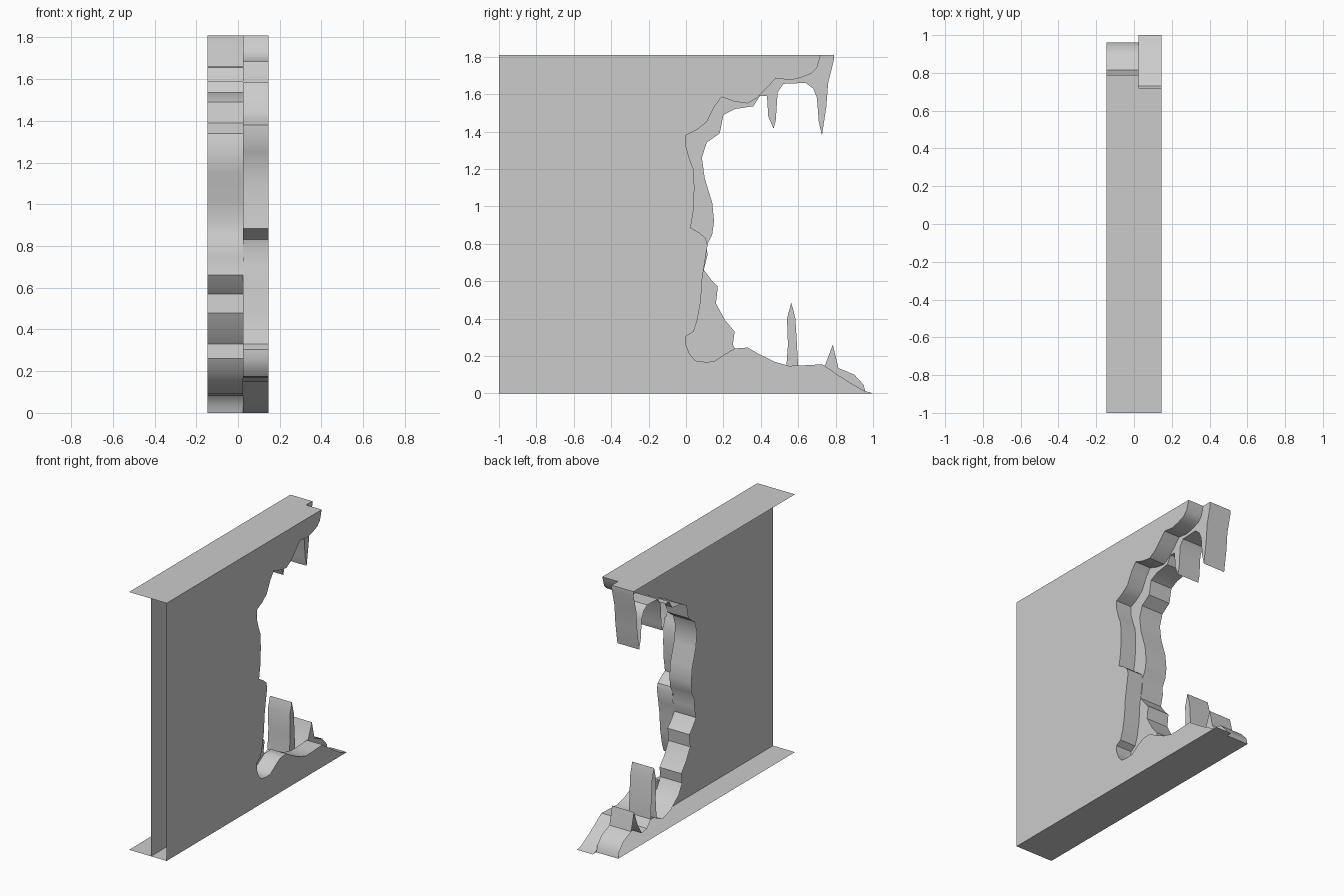
import bpy, bmesh, math

TOP = 1.81

# Broken edge of the near layer, (y, z) from the top down to the floor
NEAR = [(0.72, TOP), (0.70, 1.74), (0.67, 1.71), (0.62, 1.69), (0.56, 1.675), (0.48, 1.685),
        (0.43, 1.63), (0.38, 1.58), (0.33, 1.55), (0.26, 1.56), (0.19, 1.585), (0.15, 1.53),
        (0.11, 1.45), (0.06, 1.41), (0.0, 1.38), (0.0, 1.32), (0.02, 1.25), (0.04, 1.20),
        (0.045, 1.10), (0.04, 0.98), (0.025, 0.885), (0.07, 0.86), (0.105, 0.83), (0.115, 0.79),
        (0.10, 0.70), (0.085, 0.60), (0.08, 0.50), (0.06, 0.39), (0.04, 0.33), (0.0, 0.305),
        (0.0, 0.26), (0.02, 0.21), (0.05, 0.175), (0.10, 0.168), (0.15, 0.17), (0.20, 0.205),
        (0.26, 0.24), (0.33, 0.245), (0.39, 0.21), (0.47, 0.17), (0.55, 0.147), (0.63, 0.15),
        (0.73, 0.155), (0.81, 0.10), (0.88, 0.055), (0.95, 0.015), (1.0, 0.0)]

# Broken edge of the far layer, with hanging and standing spikes
FAR = [(0.79, TOP), (0.79, 1.78), (0.76, 1.66), (0.75, 1.53), (0.727, 1.38), (0.71, 1.45),
       (0.70, 1.58), (0.68, 1.63), (0.64, 1.66), (0.52, 1.655), (0.49, 1.61), (0.48, 1.46),
       (0.468, 1.415), (0.44, 1.48), (0.433, 1.59), (0.395, 1.59), (0.36, 1.535), (0.26, 1.52),
       (0.20, 1.49), (0.18, 1.39), (0.11, 1.34), (0.085, 1.26), (0.10, 1.15), (0.14, 1.02),
       (0.15, 0.92), (0.14, 0.85), (0.11, 0.79), (0.115, 0.74), (0.095, 0.66), (0.14, 0.60),
       (0.17, 0.57), (0.16, 0.48), (0.21, 0.39), (0.26, 0.33), (0.25, 0.26), (0.29, 0.19),
       (0.38, 0.12), (0.47, 0.09), (0.535, 0.12), (0.545, 0.26), (0.54, 0.40), (0.563, 0.485),
       (0.585, 0.40), (0.60, 0.14), (0.64, 0.09), (0.70, 0.08), (0.745, 0.155), (0.785, 0.26),
       (0.815, 0.135), (0.90, 0.10), (0.95, 0.045), (0.96, 0.0)]


def layer(name, edge, x_cap, x_open, facing):
    """Wall face at x_cap with its outline swept to x_open; the y=-1 end stays open."""
    outline = [(-1, TOP)] + edge + [(-1, 0)]
    bm = bmesh.new()
    cap = [bm.verts.new((x_cap, y, z)) for y, z in outline]
    rim = [bm.verts.new((x_open, y, z)) for y, z in outline]
    bm.faces.new(cap)
    for i in range(len(outline) - 1):
        bm.faces.new((cap[i + 1], cap[i], rim[i], rim[i + 1]))
    bmesh.ops.recalc_face_normals(bm, faces=bm.faces[:])
    bm.faces.ensure_lookup_table()
    if bm.faces[0].normal.x * facing < 0:
        bmesh.ops.reverse_faces(bm, faces=bm.faces[:])
    bmesh.ops.triangulate(bm, faces=[bm.faces[0]])
    mesh = bpy.data.meshes.new(name)
    bm.to_mesh(mesh)
    bm.free()
    ob = bpy.data.objects.new(name, mesh)
    bpy.context.collection.objects.link(ob)
    bpy.ops.object.select_all(action='DESELECT')
    ob.select_set(True)
    bpy.context.view_layer.objects.active = ob
    bpy.ops.object.shade_smooth_by_angle(angle=math.radians(35))
    return ob


# Near half of the wall, then the far half behind it
layer("near_wall_layer", NEAR, 0.146, 0.024, 1)
layer("far_wall_layer", FAR, 0.024, -0.146, 1)
